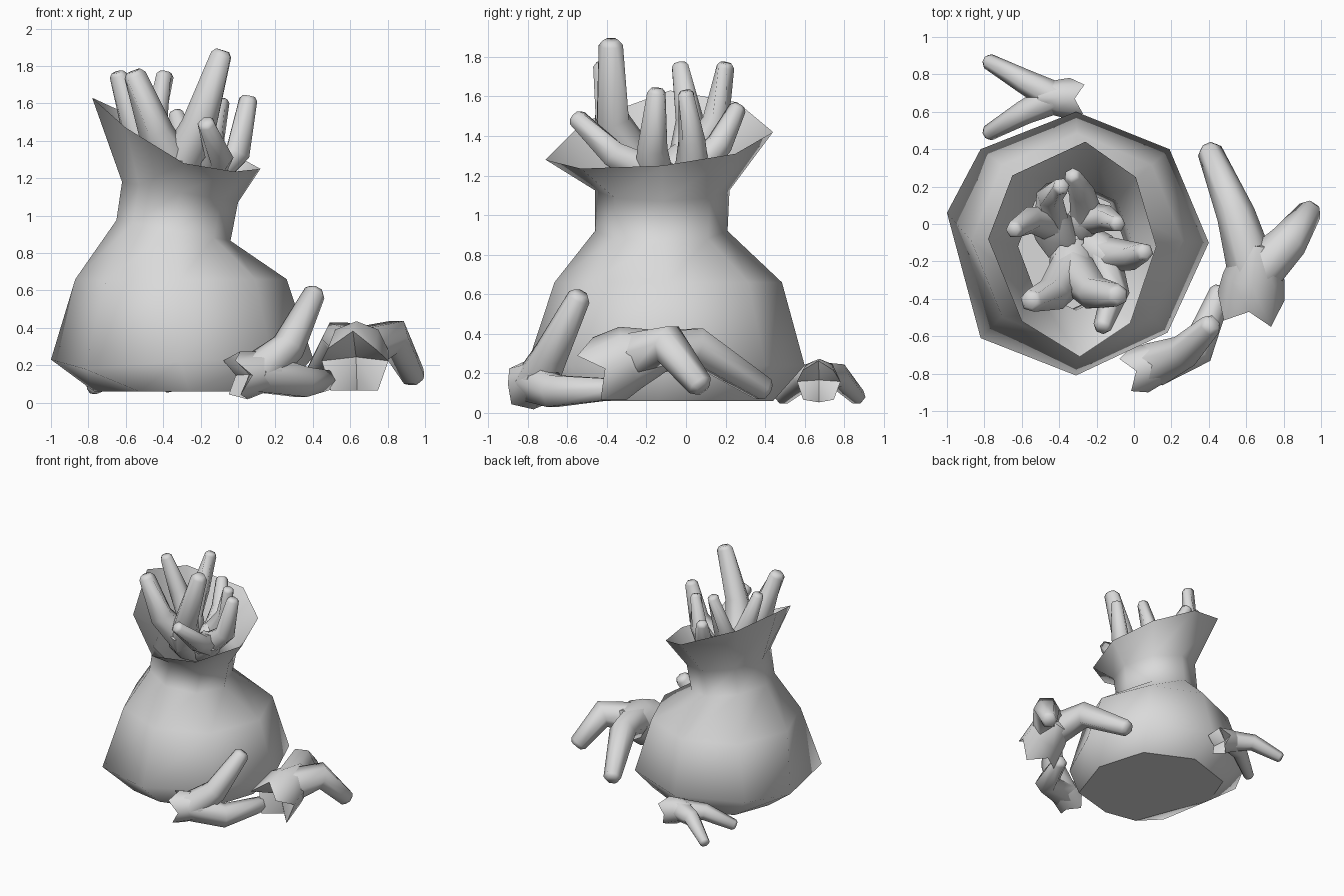
import bpy, bmesh, math
from mathutils import Vector

cube = bpy.data.objects.get("Cube")
if cube:
    bpy.data.objects.remove(cube, do_unlink=True)

grey = bpy.data.materials.new("plain_grey")
grey.use_nodes = True
grey.diffuse_color = (0.7, 0.7, 0.7, 1)
grey.node_tree.nodes["Principled BSDF"].inputs["Base Color"].default_value = (0.7, 0.7, 0.7, 1)


def finish(bm, name, angle):
    """Turn a bmesh into a shaded, coloured object."""
    bmesh.ops.recalc_face_normals(bm, faces=bm.faces)
    mesh = bpy.data.meshes.new(name)
    bm.to_mesh(mesh)
    bm.free()
    mesh.materials.append(grey)
    obj = bpy.data.objects.new(name, mesh)
    bpy.context.collection.objects.link(obj)
    bpy.ops.object.select_all(action="DESELECT")
    obj.select_set(True)
    bpy.context.view_layer.objects.active = obj
    bpy.ops.object.shade_smooth_by_angle(angle=math.radians(angle))
    return obj


def bridge(bm, a, b):
    n = len(a)
    for i in range(n):
        bm.faces.new((a[i], a[(i + 1) % n], b[(i + 1) % n], b[i]))


def tube(bm, path, radii, sides=6, jagged=0.0):
    """Loft a tapering tube; a jagged start gives a torn, hollow stump."""
    pts = [Vector(p) for p in path]
    rings = []
    for k, p in enumerate(pts):
        d = (pts[min(k + 1, len(pts) - 1)] - pts[max(k - 1, 0)]).normalized()
        side = d.cross(Vector((0, 0, 1)))
        side = side.normalized() if side.length > 0.05 else Vector((1, 0, 0))
        up = side.cross(d)
        ring = []
        for i in range(sides):
            t = 2 * math.pi * i / sides
            shift = d * (jagged * (-1) ** i) if k == 0 else Vector()
            ring.append(bm.verts.new(
                p + shift + (side * math.cos(t) + up * math.sin(t)) * radii[k]))
        rings.append(ring)
    for a, b in zip(rings, rings[1:]):
        bridge(bm, a, b)
    bm.faces.new(rings[-1])
    if jagged:
        hollow = bm.verts.new(pts[0].lerp(pts[1], 0.55))
        for i in range(sides):
            bm.faces.new((rings[0][i], hollow, rings[0][(i + 1) % sides]))
    else:
        bm.faces.new(rings[0])


def claw(name, stump, palm, fork, prongs, r_stump, r_palm, r, jagged):
    """Two-pronged root claw: torn stump, broad palm and two bent prongs."""
    bm = bmesh.new()
    tube(bm, [stump, palm, fork], [r_stump, r_palm, r * 1.1], 8, jagged)
    for elbow, tip in prongs:
        e, t = Vector(elbow), Vector(tip)
        end = t + (t - e).normalized() * r * 0.3
        tube(bm, [palm, e, t, end], [r * 1.5, r * 1.15, r * 0.75, r * 0.5])
    finish(bm, name, 65)


# Sack: uneven eight-sided base and belly, regular shoulder and neck, flared rim
base = [(0.24, -0.14), (0.12, 0.26), (-0.26, 0.44), (-0.66, 0.31),
        (-0.77, 0.02), (-0.53, -0.61), (-0.26, -0.66), (0.10, -0.56)]
belly = [(0.40, -0.10, 0.24), (0.19, 0.40, 0.24), (-0.31, 0.60, 0.24), (-0.82, 0.40, 0.24),
         (-1.00, 0.06, 0.23), (-0.82, -0.61, 0.18), (-0.31, -0.81, 0.22), (0.18, -0.58, 0.24)]
rim = [(0.12, -0.12, 1.25), (0.01, 0.25, 1.31), (-0.26, 0.44, 1.42), (-0.65, 0.26, 1.57),
       (-0.78, -0.08, 1.63), (-0.60, -0.52, 1.47), (-0.29, -0.71, 1.28), (-0.02, -0.53, 1.235)]
# Centre x, y, z, radius x, y, tilt along x
levels = [(-0.305, -0.09, 0.66, 0.565, 0.575, 0.0),
          (-0.345, -0.125, 0.92, 0.305, 0.335, -0.055),
          (-0.31, -0.12, 1.125, 0.31, 0.34, -0.055)]
outlines = [[(x, y, 0.06) for x, y in base], belly]
for cx, cy, z, rx, ry, tilt in levels:
    turns = [i * math.pi / 4 for i in range(8)]
    outlines.append([(cx + rx * math.cos(t), cy + ry * math.sin(t), z + tilt * math.cos(t))
                     for t in turns])
outlines.append(rim)
bm = bmesh.new()
rings = [[bm.verts.new(p) for p in outline] for outline in outlines]
for a, b in zip(rings, rings[1:]):
    bridge(bm, a, b)
bm.faces.new(rings[0])
sack = finish(bm, "sack", 75)
sack.data.polygons[len(sack.data.polygons) - 1].use_smooth = False

# Claws lying on the ground
claw("left_ground_claw", (0.62, -0.43, 0.20), (0.64, -0.28, 0.28), (0.66, -0.10, 0.32),
     [((0.83, -0.09, 0.35), (0.94, 0.07, 0.14)),
      ((0.545, 0.05, 0.34), (0.405, 0.39, 0.12))], 0.18, 0.165, 0.09, 0.05)
claw("front_ground_claw", (0.00, -0.79, 0.14), (0.11, -0.75, 0.16), (0.21, -0.72, 0.17),
     [((0.27, -0.68, 0.30), (0.41, -0.54, 0.585)),
      ((0.34, -0.67, 0.11), (0.465, -0.36, 0.12))], 0.13, 0.115, 0.08, 0.035)
claw("back_ground_claw", (-0.32, 0.67, 0.15), (-0.42, 0.675, 0.18), (-0.52, 0.68, 0.19),
     [((-0.59, 0.765, 0.19), (-0.78, 0.87, 0.08)),
      ((-0.59, 0.595, 0.18), (-0.78, 0.485, 0.08))], 0.11, 0.095, 0.057, 0.03)

# Claws standing in the sack
claw("front_sack_claw", (-0.33, -0.15, 1.13), (-0.33, -0.24, 1.23), (-0.32, -0.32, 1.34),
     [((-0.21, -0.37, 1.48), (-0.09, -0.38, 1.86)),
      ((-0.44, -0.38, 1.45), (-0.55, -0.41, 1.75))], 0.12, 0.125, 0.082, 0.04)
claw("left_sack_claw", (-0.24, -0.12, 1.14), (-0.17, -0.16, 1.20), (-0.09, -0.20, 1.26),
     [((0.00, -0.17, 1.34), (0.055, -0.15, 1.62)),
      ((-0.10, -0.37, 1.31), (-0.17, -0.55, 1.49))], 0.11, 0.11, 0.066, 0.04)
claw("back_sack_claw", (-0.28, -0.02, 1.14), (-0.25, 0.03, 1.21), (-0.22, 0.08, 1.28),
     [((-0.14, 0.03, 1.38), (-0.09, 0.00, 1.61)),
      ((-0.28, 0.17, 1.36), (-0.33, 0.26, 1.54))], 0.10, 0.10, 0.06, 0.04)
claw("right_sack_claw", (-0.41, -0.08, 1.20), (-0.44, 0.00, 1.27), (-0.47, 0.07, 1.35),
     [((-0.56, 0.02, 1.48), (-0.64, -0.03, 1.75)),
      ((-0.45, 0.15, 1.47), (-0.39, 0.20, 1.75))], 0.11, 0.11, 0.063, 0.04)
